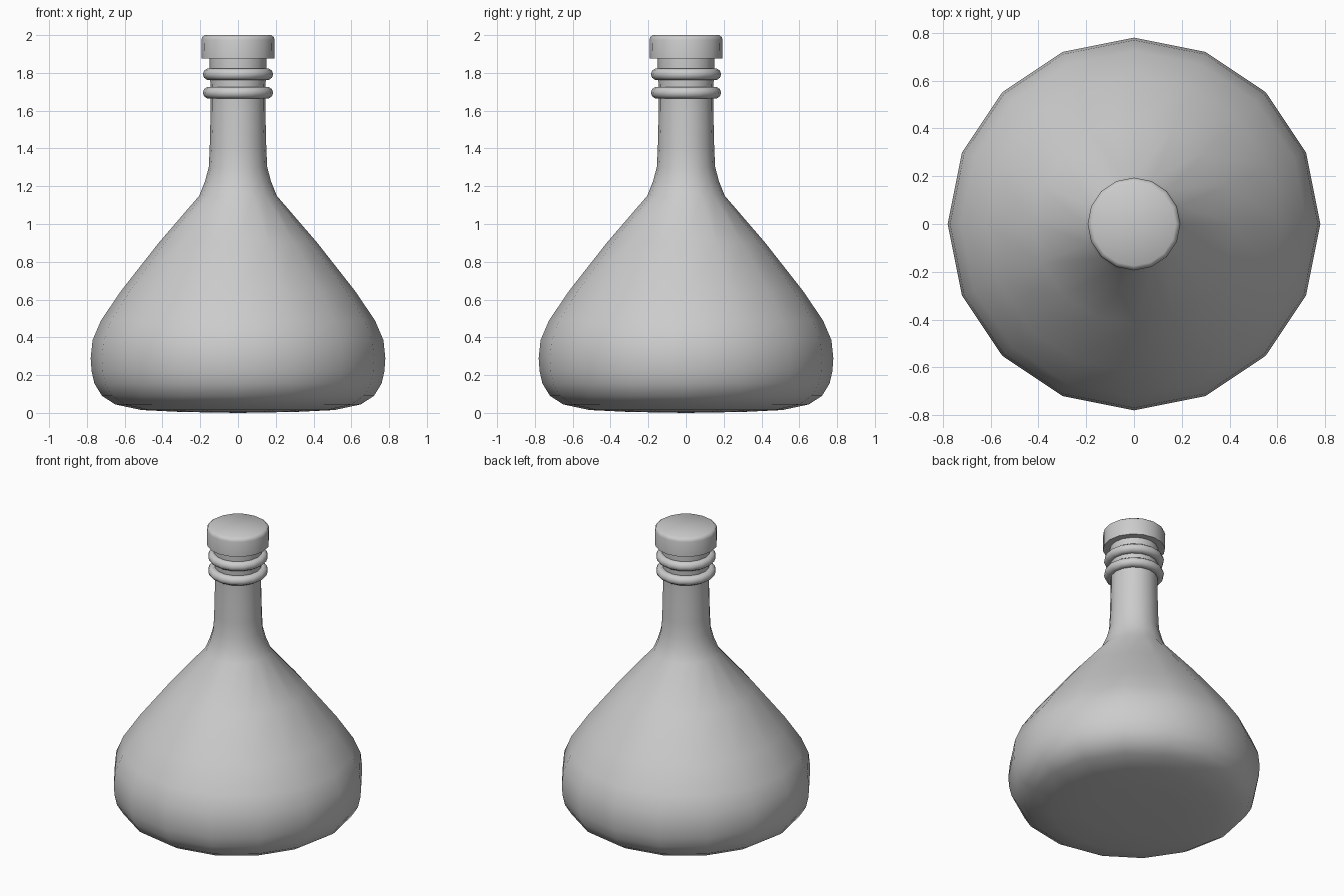
import bpy, bmesh
from math import cos, sin, pi, radians

cube = bpy.data.objects.get("Cube")
if cube:
    bpy.data.objects.remove(cube, do_unlink=True)

SIDES = 16

grey = bpy.data.materials.new("light grey")
grey.use_nodes = True
colour = (0.6, 0.6, 0.6, 1)
grey.diffuse_color = colour
grey.node_tree.nodes["Principled BSDF"].inputs["Base Color"].default_value = colour


def lathe(name, profile, closed=False, angle=60):
    """Turn a (radius, height) profile, listed bottom to top, around z."""
    bm = bmesh.new()
    rings = []
    for r, z in profile:
        if r == 0:
            rings.append([bm.verts.new((0, 0, z))] * SIDES)
        else:
            rings.append([bm.verts.new((r * cos(2 * pi * i / SIDES), r * sin(2 * pi * i / SIDES), z))
                          for i in range(SIDES)])
    pairs = list(zip(rings, rings[1:]))
    if closed:
        pairs.append((rings[-1], rings[0]))
    for low, high in pairs:
        for i in range(SIDES):
            j = (i + 1) % SIDES
            corners = dict.fromkeys((low[i], low[j], high[j], high[i]))
            bm.faces.new(list(corners))
    bmesh.ops.recalc_face_normals(bm, faces=bm.faces)
    mesh = bpy.data.meshes.new(name)
    bm.to_mesh(mesh)
    bm.free()
    mesh.materials.append(grey)
    obj = bpy.data.objects.new(name, mesh)
    bpy.context.collection.objects.link(obj)
    bpy.ops.object.select_all(action='DESELECT')
    obj.select_set(True)
    bpy.context.view_layer.objects.active = obj
    bpy.ops.object.shade_smooth_by_angle(angle=radians(angle))
    return obj


# Rounded flask body running up into the neck
lathe("flask_body", [
    (0, 0), (0.3, 0.005), (0.51, 0.015), (0.65, 0.045), (0.72, 0.09), (0.76, 0.155),
    (0.775, 0.22), (0.78, 0.29), (0.77, 0.385), (0.725, 0.49), (0.62, 0.645),
    (0.42, 0.9), (0.205, 1.15), (0.175, 1.225), (0.155, 1.3), (0.15, 1.4),
    (0.145, 1.6), (0.145, 1.74), (0.15, 1.78), (0.15, 1.89)])

# Two rounded rings around the neck
for name, height in (("lower_neck_ring", 1.695), ("upper_neck_ring", 1.793)):
    section = [(0.155 + 0.031 * cos(2 * pi * k / 10), height + 0.031 * sin(2 * pi * k / 10))
               for k in range(10)]
    lathe(name, section, closed=True)

# Stopper with a softened top edge
lathe("stopper", [(0, 1.875), (0.193, 1.875), (0.194, 1.975), (0.189, 1.99), (0.175, 2.0), (0, 2.0)])
